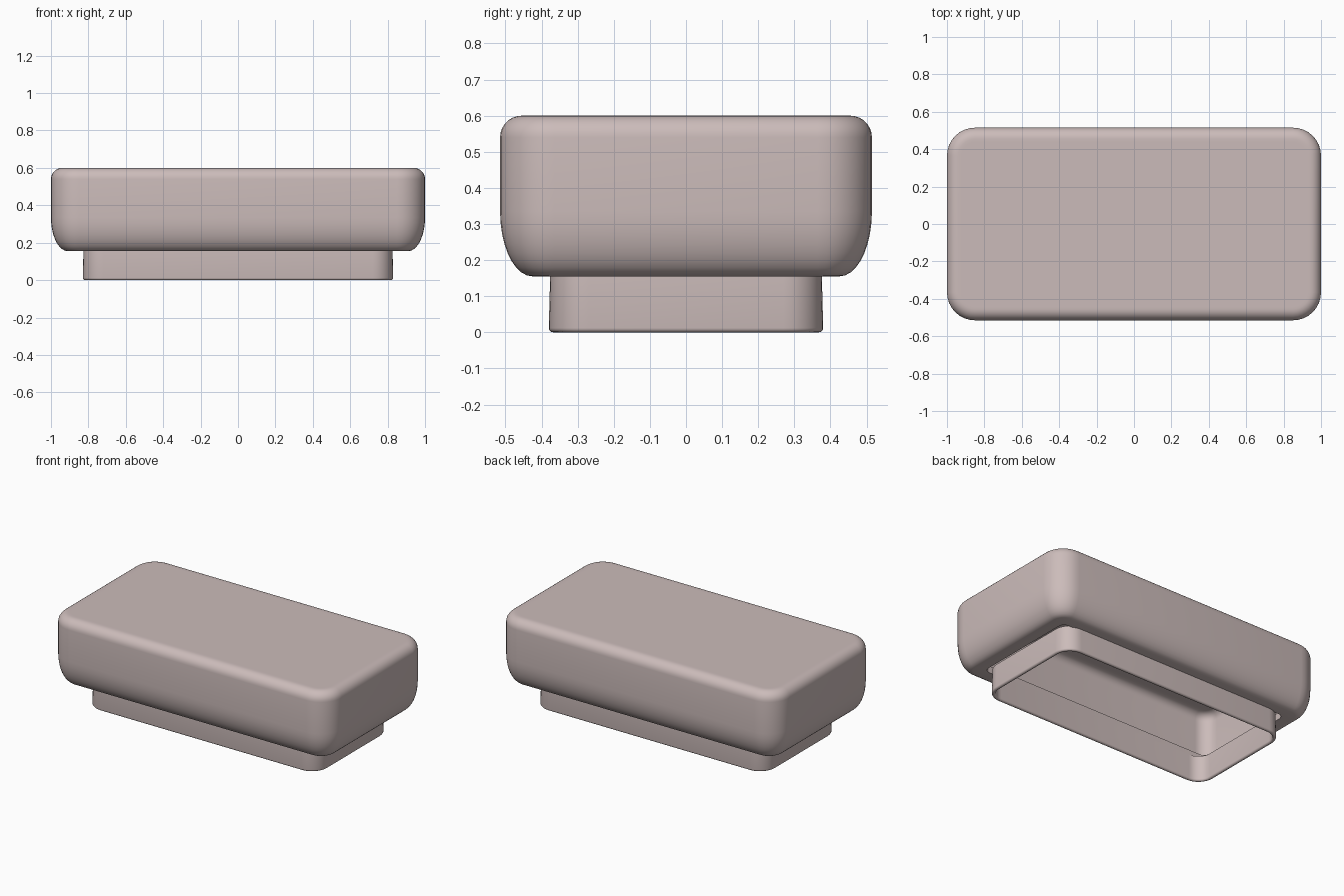
import bpy, bmesh
from math import sin, cos, pi

cube = bpy.data.objects.get("Cube")
if cube:
    bpy.data.objects.remove(cube, do_unlink=True)

mat = bpy.data.materials.new("dusty pink")
mat.use_nodes = True
COLOUR = (0.60, 0.50, 0.49, 1)
mat.diffuse_color = COLOUR
mat.node_tree.nodes["Principled BSDF"].inputs["Base Color"].default_value = COLOUR


def rounded_rect(hx, hy, r, z, seg=8):
    """Points of a rounded rectangle, counter-clockwise."""
    pts = []
    for q, (sx, sy) in enumerate([(1, 1), (-1, 1), (-1, -1), (1, -1)]):
        for i in range(seg + 1):
            a = (q + i / seg) * pi / 2
            pts.append((sx * (hx - r) + r * cos(a), sy * (hy - r) + r * sin(a), z))
    return pts


def arc(cx, cz, rx, rz, start, end, n=7):
    """Elliptical profile arc as (inset, z) pairs, angles in quarter turns."""
    angles = [(start + (end - start) * i / n) * pi / 2 for i in range(n + 1)]
    return [(cx - rx * cos(a), cz + rz * sin(a)) for a in angles]


def loft(name, hx, hy, radius, profile, closed=False):
    """Sweep an (inset, z) profile round a rounded rectangle."""
    bm = bmesh.new()
    rings = []
    for d, z in profile:
        pts = rounded_rect(hx - d, hy - d, max(radius - d, 0.04), z)
        rings.append([bm.verts.new(p) for p in pts])
    pairs = list(zip(rings, rings[1:]))
    if closed:
        pairs.append((rings[-1], rings[0]))
    else:
        bm.faces.new(rings[0])
        bm.faces.new(rings[-1])
    for lower, upper in pairs:
        n = len(lower)
        for i in range(n):
            j = (i + 1) % n
            bm.faces.new((lower[i], lower[j], upper[j], upper[i]))
    bmesh.ops.recalc_face_normals(bm, faces=bm.faces)
    mesh = bpy.data.meshes.new(name)
    bm.to_mesh(mesh)
    bm.free()
    mesh.materials.append(mat)
    obj = bpy.data.objects.new(name, mesh)
    bpy.context.collection.objects.link(obj)
    bpy.ops.object.select_all(action="DESELECT")
    obj.select_set(True)
    bpy.context.view_layer.objects.active = obj
    bpy.ops.object.shade_smooth_by_angle(angle=0.7)
    return obj


# Hollow body: cavity ceiling, cavity wall, lip, rounded outside, flat top
cavity = [(0.13, 0.54)] + arc(0.11, 0.49, 0.05, 0.05, 1, 0, 5)
cavity += arc(0.11, 0.28, 0.05, 0.08, 0, -1, 5)
lip = [(0.155, 0.20), (0.155, 0.155)]
outside = arc(0.09, 0.335, 0.09, 0.18, -1, 0, 9)
outside += arc(0.06, 0.54, 0.06, 0.06, 0, 1)
loft("body_shell", 1.0, 0.515, 0.15, cavity + lip + outside + [(0.075, 0.60)])

# Thin open skirt under the body, with a rounded bottom rim
rim = arc(0.012, 0.012, 0.012, 0.012, 0, -2, 8)
loft("base_skirt", 0.83, 0.38, 0.11,
     [(0.024, 0.165), (0.004, 0.165)] + rim, closed=True)
